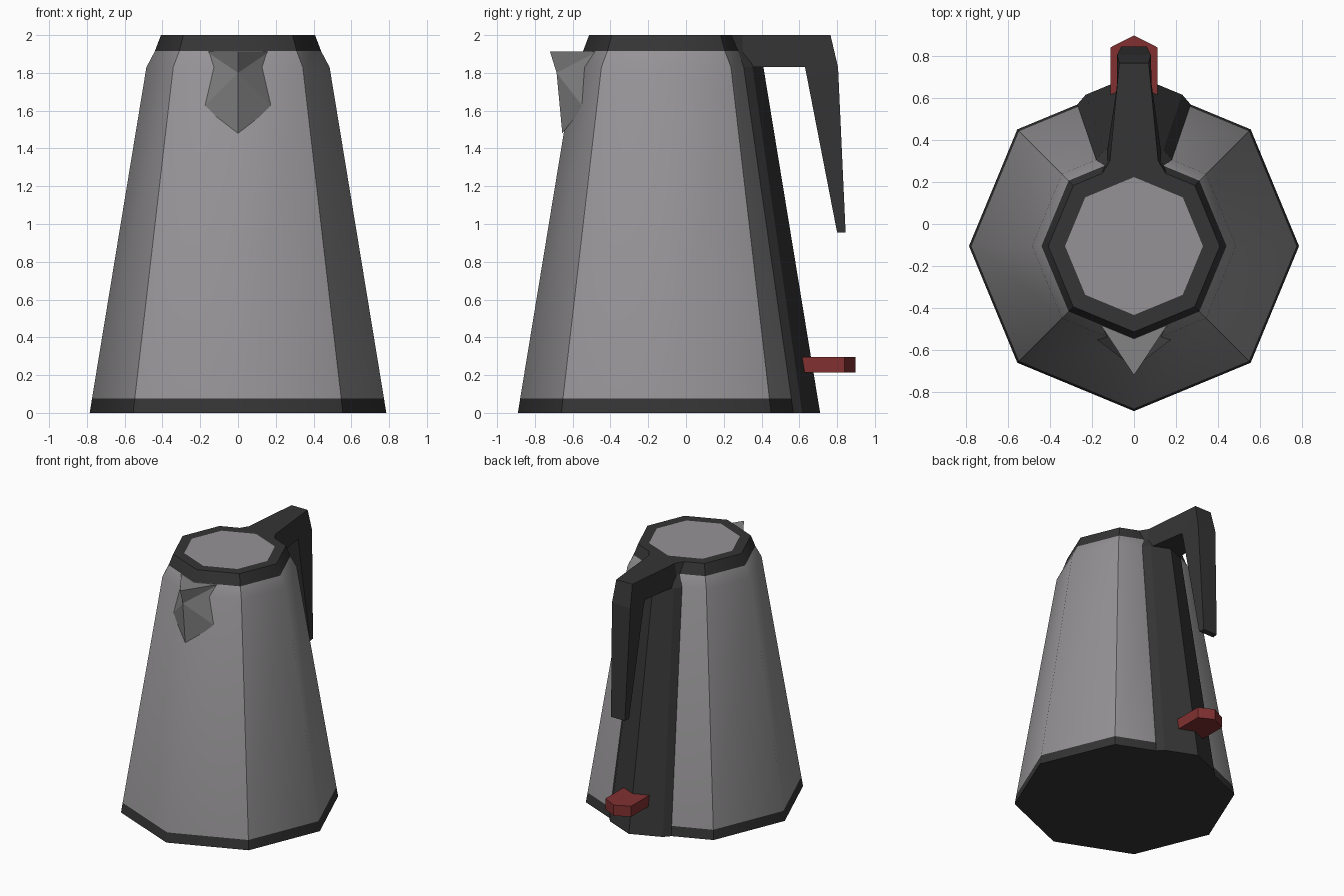
import bpy, bmesh
from math import sin, cos, pi

if "Cube" in bpy.data.objects:
    bpy.data.objects.remove(bpy.data.objects["Cube"])

CY = -0.105          # y of the jug's axis
SLOPE = 0.4142       # slope of an octagon side next to an axis corner


def material(name, rgb):
    m = bpy.data.materials.new(name)
    m.use_nodes = True
    m.diffuse_color = (*rgb, 1)
    m.node_tree.nodes["Principled BSDF"].inputs["Base Color"].default_value = (*rgb, 1)
    return m


grey = material("body grey", (0.30, 0.29, 0.30))
dark = material("dark plastic", (0.035, 0.035, 0.035))
glass = material("spout grey", (0.23, 0.23, 0.23))
red = material("switch red", (0.22, 0.03, 0.03))


def finish(name, bm, *mats):
    bmesh.ops.recalc_face_normals(bm, faces=bm.faces)
    me = bpy.data.meshes.new(name)
    bm.to_mesh(me)
    bm.free()
    for m in mats:
        me.materials.append(m)
    ob = bpy.data.objects.new(name, me)
    bpy.context.collection.objects.link(ob)
    return ob


def loft(sections):
    """Join equal-length point loops and cap both ends."""
    bm = bmesh.new()
    loops = [[bm.verts.new(p) for p in s] for s in sections]
    for a, b in zip(loops, loops[1:]):
        for i in range(len(a)):
            j = (i + 1) % len(a)
            bm.faces.new((a[i], a[j], b[j], b[i]))
    bm.faces.new(loops[0])
    bm.faces.new(loops[-1])
    return bm


def octagon(r, z):
    return [(r * cos(i * pi / 4), CY + r * sin(i * pi / 4), z) for i in range(8)]


def soften(bm):
    """Smooth the walls, keeping the diagonal corners and end rims sharp."""
    bm.normal_update()
    for f in bm.faces:
        f.smooth = len(f.verts) == 4 and abs(f.normal.z) < 0.9
    for e in bm.edges:
        diagonal = all(abs(v.co.x) > 0.1 and abs(v.co.y - CY) > 0.1 for v in e.verts)
        flat = any(not f.smooth for f in e.link_faces)
        upright = abs(e.verts[0].co.z - e.verts[1].co.z) > 0.001
        e.smooth = not (flat or (diagonal and upright))


# Base band, tapered body and lid
def shell(name, profile, *mats):
    bm = loft([octagon(r, z) for r, z in profile])
    bmesh.ops.recalc_face_normals(bm, faces=bm.faces)
    soften(bm)
    if len(mats) > 1:
        bm.faces.ensure_lookup_table()
        bm.faces[-1].material_index = 1     # top cap
    return finish(name, bm, *mats)


shell("base_band", [(0.785, 0), (0.773, 0.075)], dark)
shell("body", [(0.773, 0.075), (0.485, 1.83), (0.44, 1.915)], grey)
shell("lid", [(0.44, 1.915), (0.408, 2.0), (0.328, 2.0)], dark, grey)


# Raised strip up the back, following the body
def strip_section(r, w, z):
    def y(x, out):
        return CY + r + out - SLOPE * abs(x)
    n = w - 0.04
    return [(-w, y(w, 0), z), (-n, y(n, 0.03), z), (0, y(0, 0.03), z),
            (n, y(n, 0.03), z), (w, y(w, 0), z), (0, y(w, -0.05), z)]


finish("back_strip", loft([strip_section(0.785, 0.27, 0),
                           strip_section(0.485, 0.18, 1.83),
                           strip_section(0.44, 0.14, 1.915)]), dark)

# Handle: arm from the lid, bending into a tapered grip
path = [  # inner y, inner z, outer y, outer z, inner half width, outer half width
    (0.235, 1.915, 0.235, 2.0, 0.17, 0.155),
    (0.30, 1.83, 0.30, 2.0, 0.135, 0.115),
    (0.63, 1.83, 0.765, 2.0, 0.085, 0.07),
    (0.64, 1.78, 0.805, 1.83, 0.08, 0.08),
    (0.80, 0.955, 0.845, 0.955, 0.065, 0.06),
]
finish("handle", loft([[(-wi, yi, zi), (wi, yi, zi), (wo, yo, zo), (-wo, yo, zo)]
                       for yi, zi, yo, zo, wi, wo in path]), dark)

# Pointed switch at the foot of the strip
outline = [(-0.112, 0.56), (0.112, 0.56), (0.112, 0.84), (0, 0.897), (-0.112, 0.84)]
finish("switch", loft([[(x, y, z) for x, y in outline] for z in (0.213, 0.297)]), red)

# Pouring spout: two mirrored folded sides and a flat top
bm = bmesh.new()
tip, fold, foot = [bm.verts.new((0, y, z))
                   for y, z in ((-0.72, 1.913), (-0.685, 1.80), (-0.655, 1.48))]
rims = []
for s in (-1, 1):
    rim = bm.verts.new((s * 0.165, -0.47, 1.913))
    side = bm.verts.new((s * 0.182, -0.545, 1.62))
    rims.append(rim)
    bm.faces.new((tip, fold, rim))
    bm.faces.new((fold, side, rim))
    bm.faces.new((fold, foot, side))
bm.faces.new((tip, *rims))
finish("spout", bm, glass)
